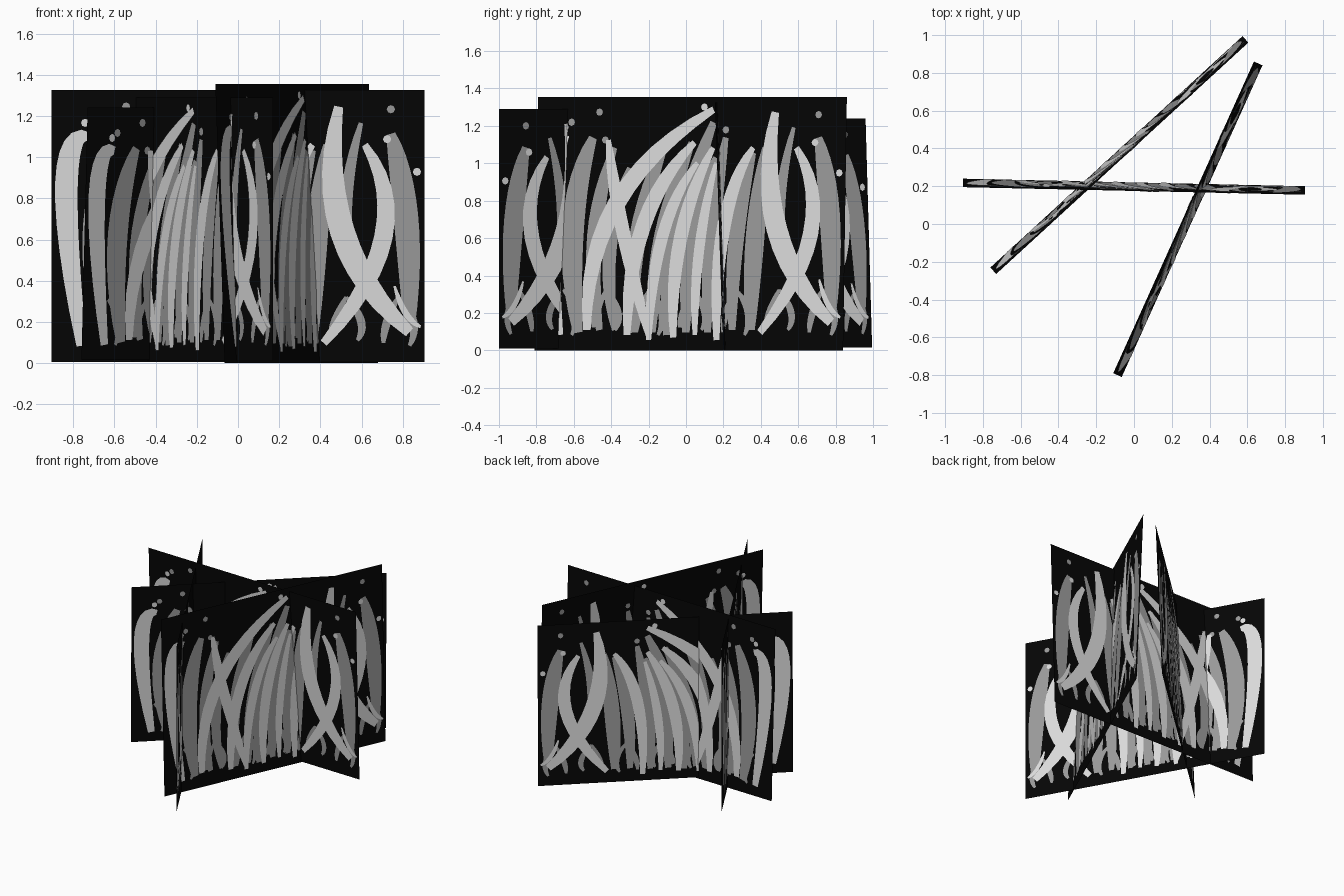
import bpy
from math import cos, sin, pi
from mathutils import Vector

cube = bpy.data.objects.get("Cube")
if cube:
    bpy.data.objects.remove(cube, do_unlink=True)


def make_material(name, value):
    material = bpy.data.materials.new(name)
    color = (value, value, value, 1)
    material.use_nodes = True
    material.diffuse_color = color
    shader = material.node_tree.nodes["Principled BSDF"]
    shader.inputs["Base Color"].default_value = color
    shader.inputs["Roughness"].default_value = 1
    return material


black = make_material("black backing", 0.0015)
mid_grey = make_material("mid grey grass", 0.325)
light_grey = make_material("light grey grass", 0.71)

# Blades in percent of the card: root, middle, tip, then width in hundredths
mid_blades = [
    (14, 7, 12, 50, 18, 84, 13),
    (21, 8, 19, 45, 25, 80, 9),
    (26, 8, 24, 40, 30, 72, 8),
    (32, 7, 33, 45, 42, 84, 10),
    (38, 7, 41, 45, 50, 82, 10),
    (43, 6, 46, 45, 57, 90, 11),
    (49, 7, 51, 45, 58, 76, 10),
    (56, 7, 57, 45, 61, 84, 9),
    (64, 8, 65, 45, 70, 78, 9),
    (70, 8, 71, 45, 74, 80, 11),
    (96, 13, 95, 54, 91, 84, 12),
    (81, 34, 79, 58, 83, 88, 6),
]
light_blades = [
    (8, 6, 4, 66, 10, 83, 11),
    (17, 8, 26, 58, 57, 95, 10),
    (37, 6, 28, 48, 23, 83, 8),
    (30, 6, 35, 50, 51, 82, 9),
    (37, 4, 41, 45, 52, 74, 7),
    (45, 5, 47, 45, 57, 80, 8),
    (52, 6, 53, 40, 58, 74, 6),
    (59, 4, 61, 50, 70, 80, 8),
    (96, 11, 78, 48, 77, 94, 12),
    (73, 7, 89, 46, 84, 80, 9),
    (99, 13, 95, 18, 92, 28, 3),
]

# Short tufts between the tall blades, leaning alternately
tufts = [(u, 6 + u % 4, u + 1, 15, u + (4 if u % 2 else -3), 24, 4)
         for u in range(12, 97, 7)]

# Specks in percent of the card, then radius in hundredths
mid_specks = [(11, 90, 2), (20, 94, 2), (22, 83, 2), (14, 47, 2),
              (91, 93, 2), (61, 87, 2)]
light_specks = [(9, 88, 2), (54, 96, 2), (90, 82, 2), (98, 70, 2)]


def blade_outline(blade, size, steps=12):
    """Curved strip through root, middle and tip, narrow at both ends."""
    root, middle, tip = (Vector((blade[i] * size.x, blade[i + 1] * size.y)) / 100
                         for i in (0, 2, 4))
    bend = middle * 2 - (root + tip) / 2
    left, right = [], []
    for i in range(steps + 1):
        t = i / steps
        point = root * (1 - t) ** 2 + bend * 2 * t * (1 - t) + tip * t * t
        along = ((bend - root) * (1 - t) + (tip - bend) * t).normalized()
        side = Vector((-along.y, along.x))
        half = blade[6] / 200 * sin(pi * (0.08 + 0.86 * t)) ** 0.6
        left.append(point + side * half)
        right.append(point - side * half)
    return left, right


def speck_outline(speck, size, sides=8):
    u, v, radius = speck
    center = Vector((u * size.x, v * size.y)) / 100
    return [center + Vector((cos(a), sin(a))) * radius / 100
            for a in (2 * pi * i / sides for i in range(sides))]


def paint(place, size, blades, specks, offset, verts, faces):
    """Lay the blades and specks on one side of a card."""
    for blade in blades:
        left, right = blade_outline(blade, size)
        start = len(verts)
        for a, b in zip(left, right):
            verts += [place(a, offset), place(b, offset)]
        for i in range(len(left) - 1):
            k = start + i * 2
            faces.append((k, k + 1, k + 3, k + 2))
    for speck in specks:
        start = len(verts)
        ring = speck_outline(speck, size)
        verts += [place(p, offset) for p in ring]
        faces.append(tuple(range(start, start + len(ring))))


def add_object(name, verts, faces, material):
    mesh = bpy.data.meshes.new(name)
    mesh.from_pydata(verts, [], faces)
    mesh.materials.append(material)
    obj = bpy.data.objects.new(name, mesh)
    bpy.context.collection.objects.link(obj)


def make_card(name, start, end, lean, bottom, top):
    """One upright card with grass on both of its sides."""
    origin = Vector((*start, bottom))
    across = Vector((*end, bottom)) - origin
    up = Vector((*lean, top - bottom))
    size = Vector((across.length, up.length))
    normal = across.cross(up).normalized()
    across.normalize()
    up.normalize()

    def place(p, offset):
        return origin + across * p.x + up * p.y + normal * offset

    corners = [Vector(c) for c in ((0, 0), (size.x, 0), size, (0, size.y))]
    add_object(name + "_backing", [place(c, 0) for c in corners],
               [(0, 1, 2, 3)], black)
    layers = (("mid_grass", mid_blades + tufts, mid_specks, 0.002, mid_grey),
              ("light_grass", light_blades, light_specks, 0.004, light_grey))
    for label, blades, specks, offset, material in layers:
        verts, faces = [], []
        paint(place, size, blades, specks, offset, verts, faces)
        # the far side repeats the same shapes, facing the other way
        front_count, front_faces = len(verts), list(faces)
        verts += [v - normal * offset * 2 for v in verts]
        faces += [tuple(i + front_count for i in reversed(f)) for f in front_faces]
        add_object(name + "_" + label, verts, faces, material)


# Four crossing cards, three of them leaning slightly
make_card("wide_card", (-0.905, 0.24), (0.905, 0.2), (0, -0.045), 0.005, 1.325)
make_card("diagonal_card", (-0.76, -0.23), (0.575, 0.995), (0.03, -0.035), 0.015, 1.24)
make_card("tall_card", (-0.065, -0.81), (0.68, 0.84), (-0.045, 0.02), 0, 1.355)
make_card("upright_card", (-0.72, 0.59), (0.17, -1), (0, 0), 0.01, 1.29)
